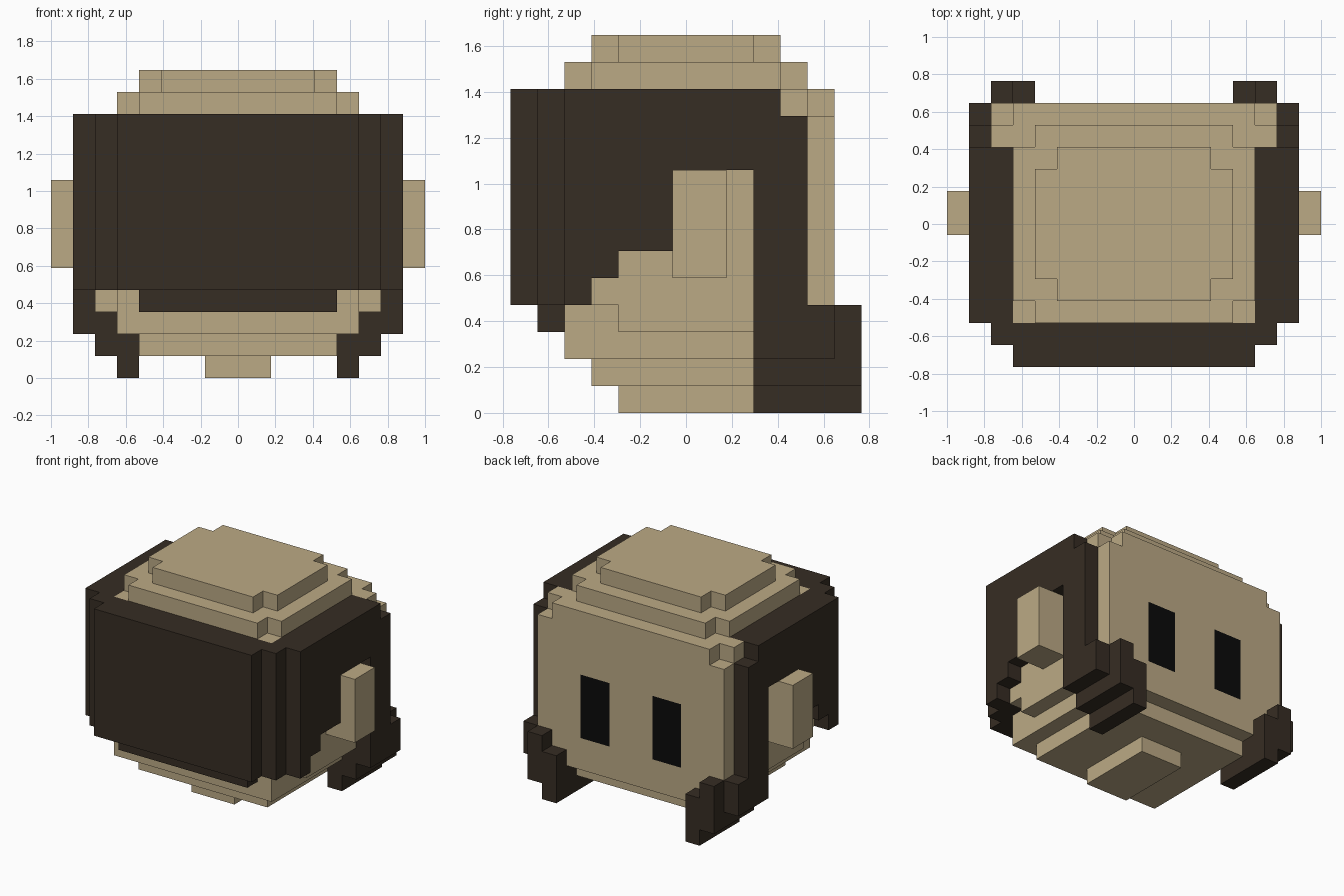
import bpy, bmesh, math
from mathutils import Vector

if "Cube" in bpy.data.objects:
    bpy.data.objects.remove(bpy.data.objects["Cube"])

U = 2 / 17                 # edge of one block
NX, NY = 17, 13            # blocks across and deep


def material(name, rgb):
    m = bpy.data.materials.new(name)
    m.diffuse_color = (*rgb, 1)
    m.use_nodes = True
    m.node_tree.nodes["Principled BSDF"].inputs["Base Color"].default_value = m.diffuse_color
    return m


TAN = material("tan skin", (0.50, 0.40, 0.235))
DARK = material("dark brown hair", (0.037, 0.026, 0.017))
BLACK = material("black eye", (0.003, 0.003, 0.003))

cells = {}                 # block position -> part name


def box(part, x0, x1, y0, y1, z0, z1):
    """Fill a range of blocks and its mirror image; None clears them."""
    for x in range(x0, x1):
        for y in range(y0, y1):
            for z in range(z0, z1):
                for k in ((x, y, z), (NX - 1 - x, y, z)):
                    if part:
                        cells[k] = part
                    else:
                        cells.pop(k, None)


# Hair: rounded shell around the whole head
box("hair", 3, 14, 0, 1, 4, 12)
box("hair", 2, 15, 1, 2, 4, 12)
box("hair", 4, 13, 1, 2, 3, 4)
box("hair", 1, 16, 2, 10, 4, 12)
box("hair", 1, 3, 10, 11, 2, 11)
# stepped opening around the ear
box(None, 1, 2, 3, 4, 4, 5)
box(None, 1, 2, 4, 6, 4, 6)
box(None, 1, 2, 6, 9, 4, 9)
# hanging side locks
box("hair", 1, 3, 9, 12, 2, 4)
box("hair", 2, 4, 9, 13, 1, 3)
box("hair", 2, 3, 12, 13, 3, 4)
box("hair", 3, 4, 9, 13, 0, 1)

# Head: core, face slab, rounded chin and stepped crown
box("head", 2, 15, 3, 11, 4, 11)
box("head", 3, 14, 2, 12, 11, 12)
box("head", 2, 3, 10, 11, 11, 12)
box("head", 2, 15, 11, 12, 3, 11)
box("head", 2, 15, 4, 12, 3, 4)
box("head", 3, 14, 2, 12, 2, 4)
box("head", 4, 13, 3, 11, 1, 2)
box("head", 3, 14, 3, 10, 12, 13)
box("head", 4, 13, 2, 11, 12, 13)
box("head", 4, 13, 4, 9, 13, 14)
box("head", 5, 12, 3, 10, 13, 14)

# Neck and ears
box("neck", 7, 10, 4, 9, 0, 1)
box("ears", 0, 2, 6, 8, 5, 9)

DIRS = [Vector(d) for d in ((1, 0, 0), (-1, 0, 0), (0, 1, 0),
                            (0, -1, 0), (0, 0, 1), (0, 0, -1))]


def is_eye(cell, d):
    x, y, z = cell
    return d.y > 0 and y == 11 and 4 <= z < 8 and x in (5, 6, 10, 11)


def build(part, mats):
    """Make the outside faces of one part, merged into flat panels."""
    bm = bmesh.new()
    for cell, name in cells.items():
        if name != part:
            continue
        c = Vector(cell) + Vector((0.5, 0.5, 0.5))
        for d in DIRS:
            if tuple(int(a + b) for a, b in zip(cell, d)) in cells:
                continue
            s = Vector((d.y, d.z, d.x))
            t = d.cross(s)
            pts = [c + (d + s * i + t * j) / 2
                   for i, j in ((-1, -1), (1, -1), (1, 1), (-1, 1))]
            f = bm.faces.new([bm.verts.new(((p.x - NX / 2) * U,
                                            (p.y - NY / 2) * U, p.z * U))
                              for p in pts])
            f.material_index = int(part == "head" and is_eye(cell, d))
    bmesh.ops.remove_doubles(bm, verts=bm.verts, dist=U / 100)
    bmesh.ops.dissolve_limit(bm, angle_limit=math.radians(1), verts=bm.verts,
                             edges=bm.edges, delimit={'MATERIAL'})
    me = bpy.data.meshes.new(part)
    bm.to_mesh(me)
    bm.free()
    for m in mats:
        me.materials.append(m)
    bpy.context.collection.objects.link(bpy.data.objects.new(part, me))


build("hair", [DARK])
build("head", [TAN, BLACK])
build("neck", [TAN])
build("ears", [TAN])
